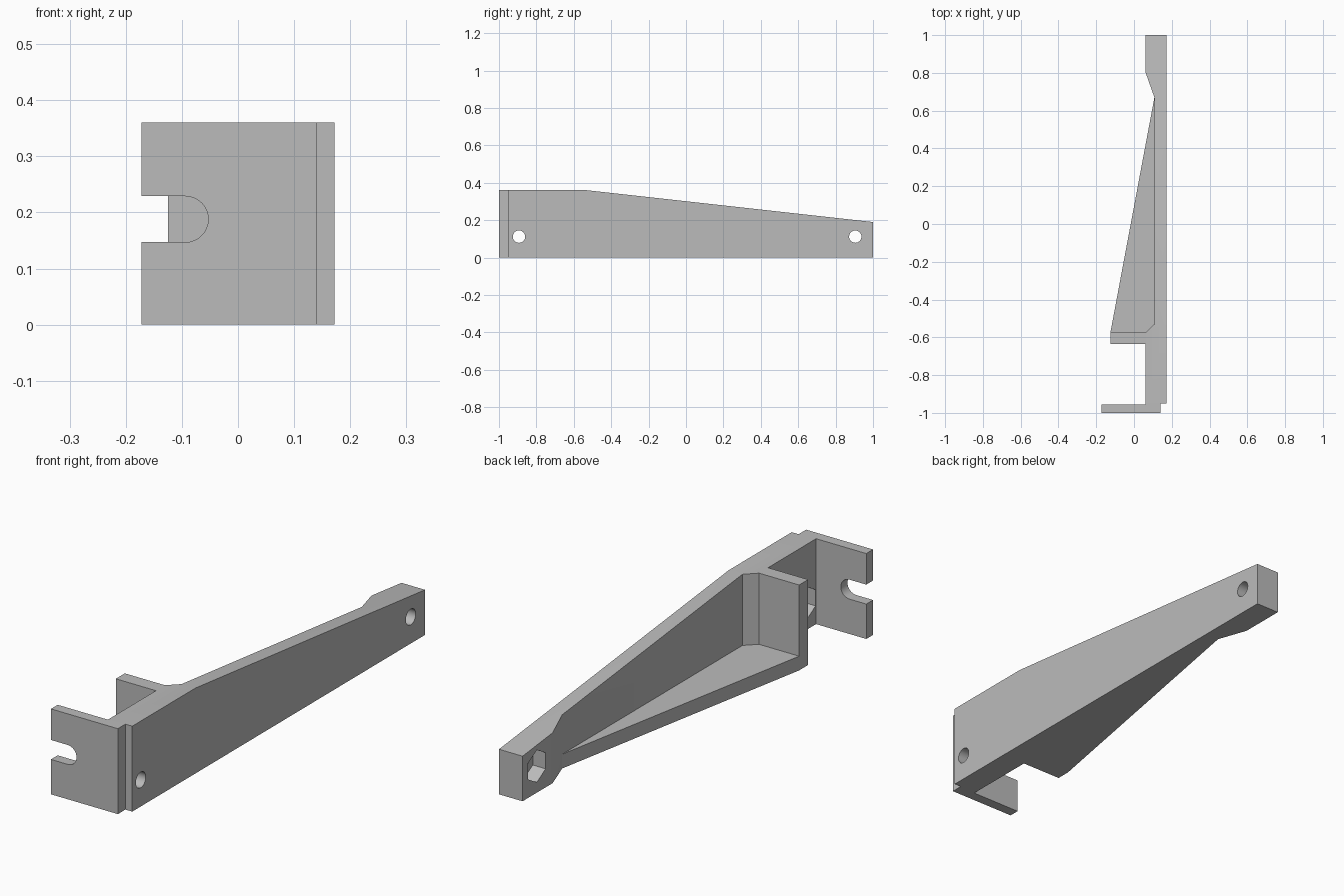
import bpy
import bmesh
from math import cos, sin, pi
from mathutils import Vector

cube = bpy.data.objects.get("Cube")
if cube:
    bpy.data.objects.remove(cube, do_unlink=True)

GREY = (0.5, 0.5, 0.5, 1.0)
mat = bpy.data.materials.new("plain grey")
mat.use_nodes = True
mat.diffuse_color = GREY
mat.node_tree.nodes["Principled BSDF"].inputs["Base Color"].default_value = GREY

HEIGHT = 0.36
FLOOR = 0.06
BOLT_Z = 0.112


def prism(name, points, axis, low, high):
    """Extrude a flat outline along x, y or z."""
    place = {"x": lambda a, b, c: (c, a, b),
             "y": lambda a, b, c: (a, c, b),
             "z": lambda a, b, c: (a, b, c)}[axis]
    bm = bmesh.new()
    face = bm.faces.new([bm.verts.new(place(a, b, low)) for a, b in points])
    ext = bmesh.ops.extrude_face_region(bm, geom=[face])
    moved = [v for v in ext["geom"] if isinstance(v, bmesh.types.BMVert)]
    bmesh.ops.translate(bm, verts=moved, vec=Vector(place(0, 0, high - low)))
    bmesh.ops.recalc_face_normals(bm, faces=bm.faces)
    mesh = bpy.data.meshes.new(name)
    bm.to_mesh(mesh)
    bm.free()
    mesh.materials.append(mat)
    obj = bpy.data.objects.new(name, mesh)
    bpy.context.collection.objects.link(obj)
    return obj


def ring(a, b, radius, count, start=0.0, sweep=2 * pi, closed=True):
    steps = count if closed else count - 1
    return [(a + radius * cos(start + sweep * i / steps),
             b + radius * sin(start + sweep * i / steps)) for i in range(count)]


def cut(target, cutter):
    cutter.hide_render = True
    mod = target.modifiers.new("cut", "BOOLEAN")
    mod.operation = "DIFFERENCE"
    mod.solver = "EXACT"
    mod.object = cutter
    bpy.context.view_layer.objects.active = target
    bpy.ops.object.modifier_apply(modifier=mod.name)
    bpy.data.objects.remove(cutter, do_unlink=True)


# Whole arm in plan: front plate, long wall, cross rib and tapering floor
bracket = prism("bracket_arm", [
    (-0.172, -1), (0.14, -1), (0.14, -0.95), (0.172, -0.95), (0.172, 1),
    (0.062, 1), (0.062, 0.8), (0.108, 0.67), (-0.125, -0.575),
    (-0.125, -0.635), (0.062, -0.635), (0.062, -0.955), (-0.172, -0.955),
], "z", 0, HEIGHT)

# Open recess above the floor, behind the cross rib
cut(bracket, prism("recess_cutter", [
    (-0.3, -0.575), (0.062, -0.575), (0.108, -0.53), (0.108, 0.67), (-0.3, 0.67),
], "z", FLOOR, 0.5))

# Sloping top edge
cut(bracket, prism("slope_cutter", [
    (-0.53, HEIGHT), (1, 0.19), (1.2, 0.168), (1.2, 0.5), (-0.53, 0.5),
], "x", -0.4, 0.4))

# Round-ended slot in the front plate
slot = [(-0.3, 0.147)] + ring(-0.094, 0.188, 0.041, 17, -pi / 2, pi, False) + [(-0.3, 0.229)]
cut(bracket, prism("slot_cutter", slot, "y", -1.1, -0.9))

# Bolt holes with hexagonal nut pockets on the inner side
for y in (-0.893, 0.905):
    cut(bracket, prism("hole_cutter", ring(y, BOLT_Z, 0.033, 32), "x", 0, 0.3))
    cut(bracket, prism("nut_cutter", ring(y, BOLT_Z, 0.068, 6, pi / 2), "x", 0, 0.122))

bpy.ops.object.select_all(action="DESELECT")
bracket.select_set(True)
bpy.context.view_layer.objects.active = bracket
bpy.ops.object.shade_smooth_by_angle(angle=pi / 9)
